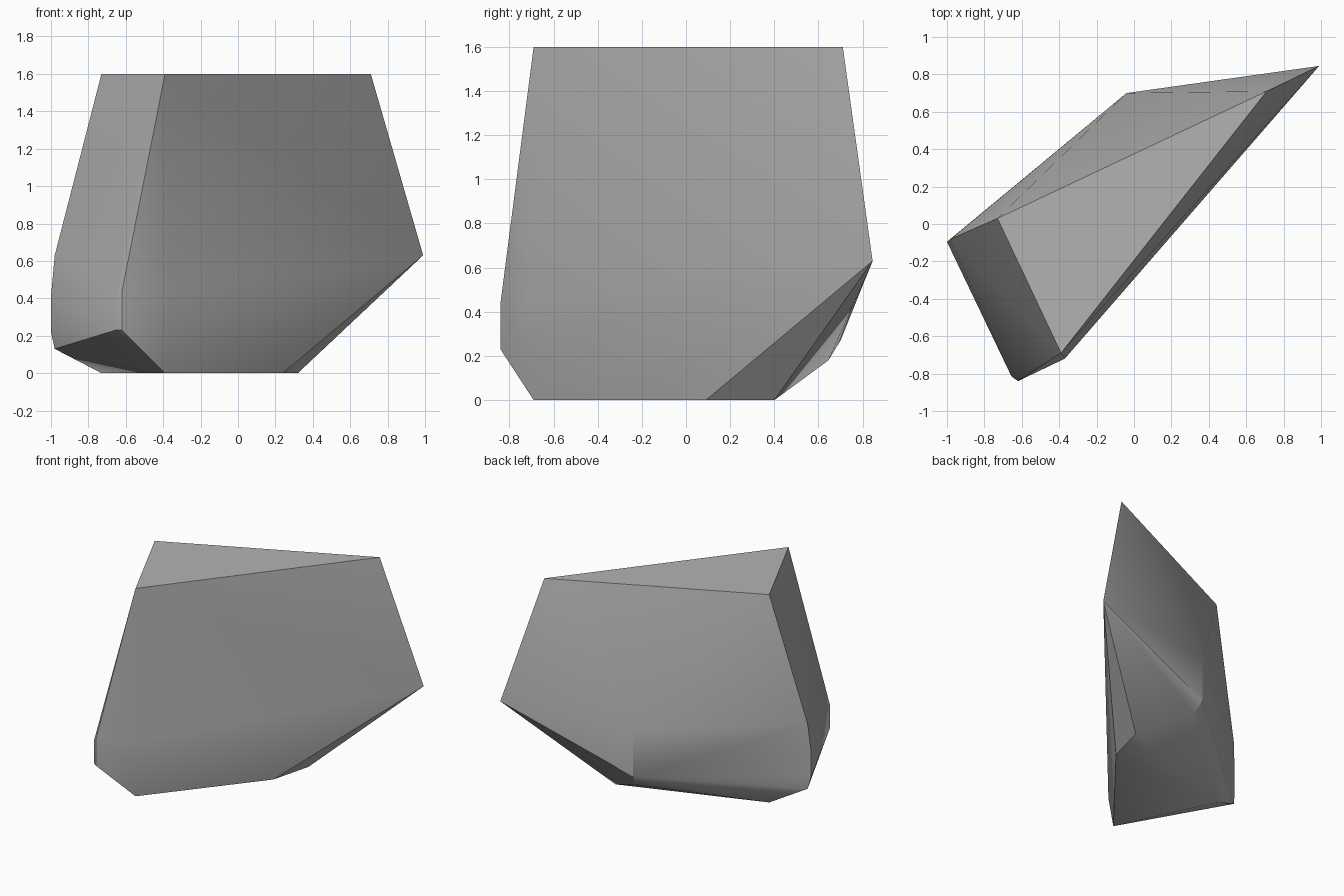
import bpy
import bmesh
import math

# Remove the default cube only
default_cube = bpy.data.objects.get("Cube")
if default_cube:
    bpy.data.objects.remove(default_cube, do_unlink=True)


def make_material(name, colour):
    material = bpy.data.materials.new(name)
    material.use_nodes = True
    material.diffuse_color = colour
    material.node_tree.nodes["Principled BSDF"].inputs["Base Color"].default_value = colour
    return material


# Corners of the boulder: plan position, then the heights where it is chipped
TOP = 1.6
BASE = 0.0
corners = [
    (-0.73, 0.03, (BASE, TOP)),       # left shoulder
    (-0.39, -0.69, (BASE, TOP)),      # front shoulder
    (0.71, 0.71, (TOP,)),             # rear peak
    (0.99, 0.845, (0.63,)),           # overhanging tip
    (0.24, 0.09, (BASE,)),            # foot, front side
    (0.32, 0.40, (BASE,)),            # foot, rear side
    (-0.01, 0.645, (0.18,)),          # rear underside
    (-0.04, 0.70, (0.27, 0.61)),      # rear ridge
    (-0.98, -0.08, (0.13, 0.63)),     # side ridge ends
    (-1.0, -0.095, (0.22, 0.41)),     # side ridge
    (-0.62, -0.84, (0.23, 0.44)),     # front ridge
    (-0.655, -0.815, (0.23, 0.41)),   # front ridge chip
    (-0.37, -0.72, (0.23, 0.44)),     # front bulge
]

# Wrap the corners in one convex rock
bm = bmesh.new()
for x, y, heights in corners:
    for z in heights:
        bm.verts.new((x, y, z))
hull = bmesh.ops.convex_hull(bm, input=bm.verts)
loose = [v for v in bm.verts if not v.link_faces]
bmesh.ops.delete(bm, geom=loose, context="VERTS")
bmesh.ops.dissolve_limit(bm, angle_limit=math.radians(0.5),
                         verts=bm.verts, edges=bm.edges)
bmesh.ops.recalc_face_normals(bm, faces=bm.faces)

mesh = bpy.data.meshes.new("boulder")
bm.to_mesh(mesh)
bm.free()
boulder = bpy.data.objects.new("boulder", mesh)
bpy.context.collection.objects.link(boulder)
mesh.materials.append(make_material("stone grey", (0.45, 0.45, 0.45, 1.0)))

# Soften shallow facets and keep the broken edges crisp
bpy.ops.object.select_all(action="DESELECT")
boulder.select_set(True)
bpy.context.view_layer.objects.active = boulder
bpy.ops.object.shade_smooth_by_angle(angle=math.radians(30))
